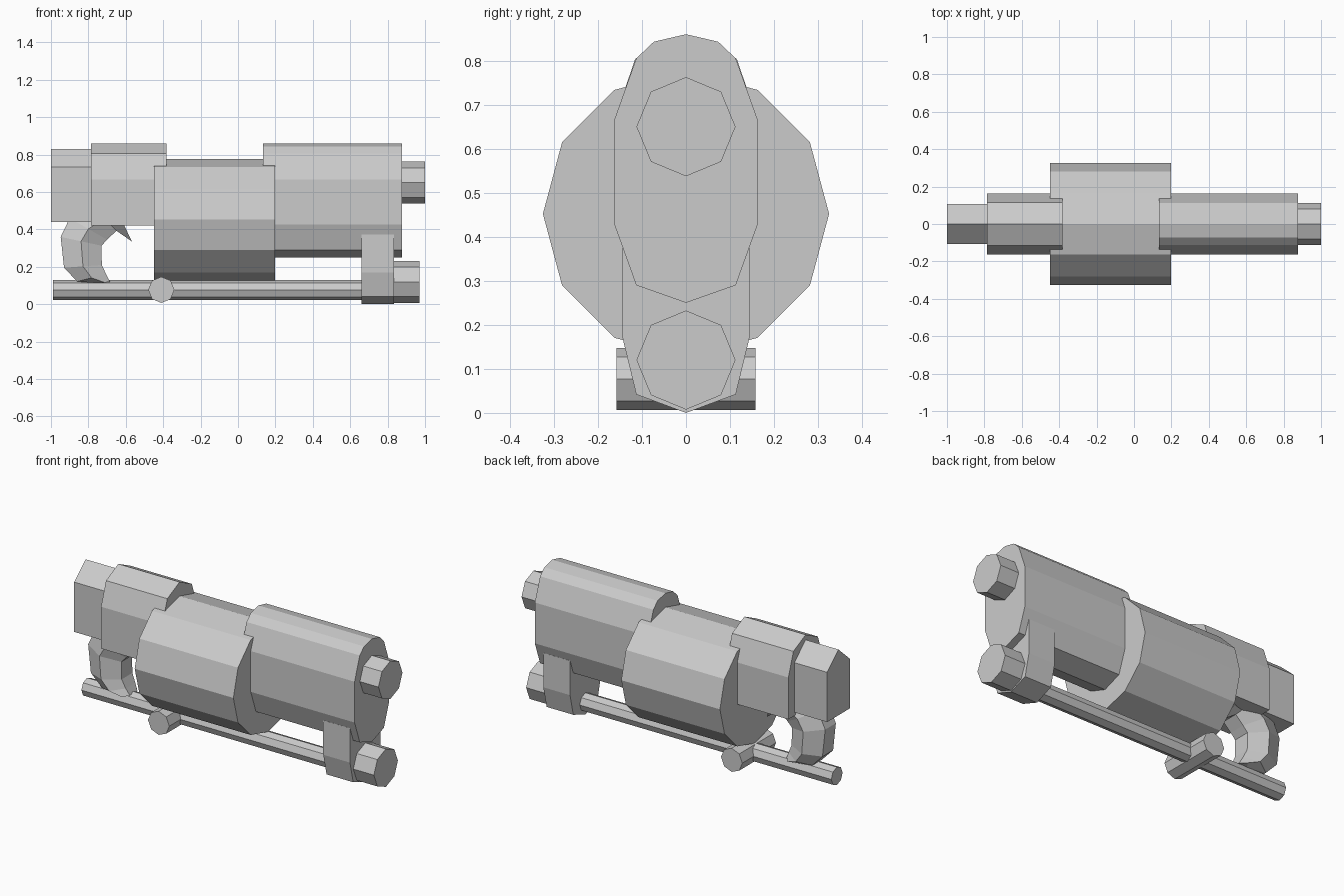
import bpy, bmesh, math

if "Cube" in bpy.data.objects:
    bpy.data.objects.remove(bpy.data.objects["Cube"])

metal = bpy.data.materials.new("grey metal")
metal.diffuse_color = (0.6, 0.6, 0.6, 1)
metal.use_nodes = True
metal.node_tree.nodes["Principled BSDF"].inputs["Base Color"].default_value = metal.diffuse_color


def loft(name, rings):
    """Closed solid skinned through equal-length rings of points."""
    bm = bmesh.new()
    loops = [[bm.verts.new(p) for p in ring] for ring in rings]
    n = len(loops[0])
    for a, b in zip(loops, loops[1:]):
        for i in range(n):
            j = (i + 1) % n
            bm.faces.new((a[i], a[j], b[j], b[i]))
    bm.faces.new(loops[0])
    bm.faces.new(loops[-1])
    bmesh.ops.recalc_face_normals(bm, faces=bm.faces)
    me = bpy.data.meshes.new(name)
    bm.to_mesh(me)
    bm.free()
    me.materials.append(metal)
    ob = bpy.data.objects.new(name, me)
    bpy.context.collection.objects.link(ob)
    return ob


def extrude_x(name, x0, x1, profile):
    return loft(name, [[(x, y, z) for y, z in profile] for x in (x0, x1)])


def mirrored(half):
    """Full outline from its +y half, listed top to bottom."""
    return half + [(-y, z) for y, z in reversed(half) if y > 0]


def polygon(sides, radius, zc):
    return [(radius * math.sin(k * math.tau / sides),
             zc + radius * math.cos(k * math.tau / sides)) for k in range(sides)]


# Central drum
extrude_x("drum", -0.45, 0.197, polygon(12, 0.325, 0.452))

# Front and rear housings overlapping the drum
extrude_x("front_housing", 0.135, 0.878, mirrored(
    [(0, 0.86), (0.073, 0.843), (0.113, 0.805), (0.162, 0.668),
     (0.162, 0.426), (0.113, 0.29), (0, 0.25)]))
extrude_x("rear_housing", -0.785, -0.383, mirrored(
    [(0, 0.86), (0.115, 0.805), (0.162, 0.668), (0.162, 0.42)]))
extrude_x("rear_block", -1.0, -0.78, mirrored(
    [(0, 0.83), (0.106, 0.735), (0.106, 0.44)]))

# Octagonal end caps
extrude_x("upper_nozzle", 0.87, 1.0, polygon(8, 0.1125, 0.65))
extrude_x("lower_nozzle", 0.83, 0.97, polygon(8, 0.1125, 0.12))

# Bracket joining the lower rod to the housing
extrude_x("rod_bracket", 0.66, 0.835, mirrored(
    [(0.144, 0.374), (0.144, 0.17), (0.113, 0.042), (0, 0.0)]))

# Long lower rod and its cross bar
extrude_x("lower_rod", -0.99, 0.67, polygon(8, 0.053, 0.077))
loft("cross_bar", [[(-0.41 + u, y, z) for u, z in polygon(8, 0.07, 0.077)]
                   for y in (-0.158, 0.158)])

# Curved hook handle: outer point, inner point, half width at each station
stations = [((-0.66, 0.53), (-0.567, 0.335), 0.10),
            ((-0.78, 0.53), (-0.65, 0.393), 0.10),
            ((-0.90, 0.46), (-0.70, 0.345), 0.10),
            ((-0.948, 0.36), (-0.73, 0.313), 0.10),
            ((-0.93, 0.195), (-0.728, 0.21), 0.10),
            ((-0.86, 0.122), (-0.705, 0.16), 0.09),
            ((-0.74, 0.112), (-0.685, 0.12), 0.07)]
rings = []
for (ox, oz), (ix, iz), w in stations:
    mx, mz = (ox + ix) / 2, (oz + iz) / 2
    rings.append([(ox, w / 2, oz), (mx, w, mz), (ix, w / 2, iz),
                  (ix, -w / 2, iz), (mx, -w, mz), (ox, -w / 2, oz)])
loft("hook_handle", rings)
